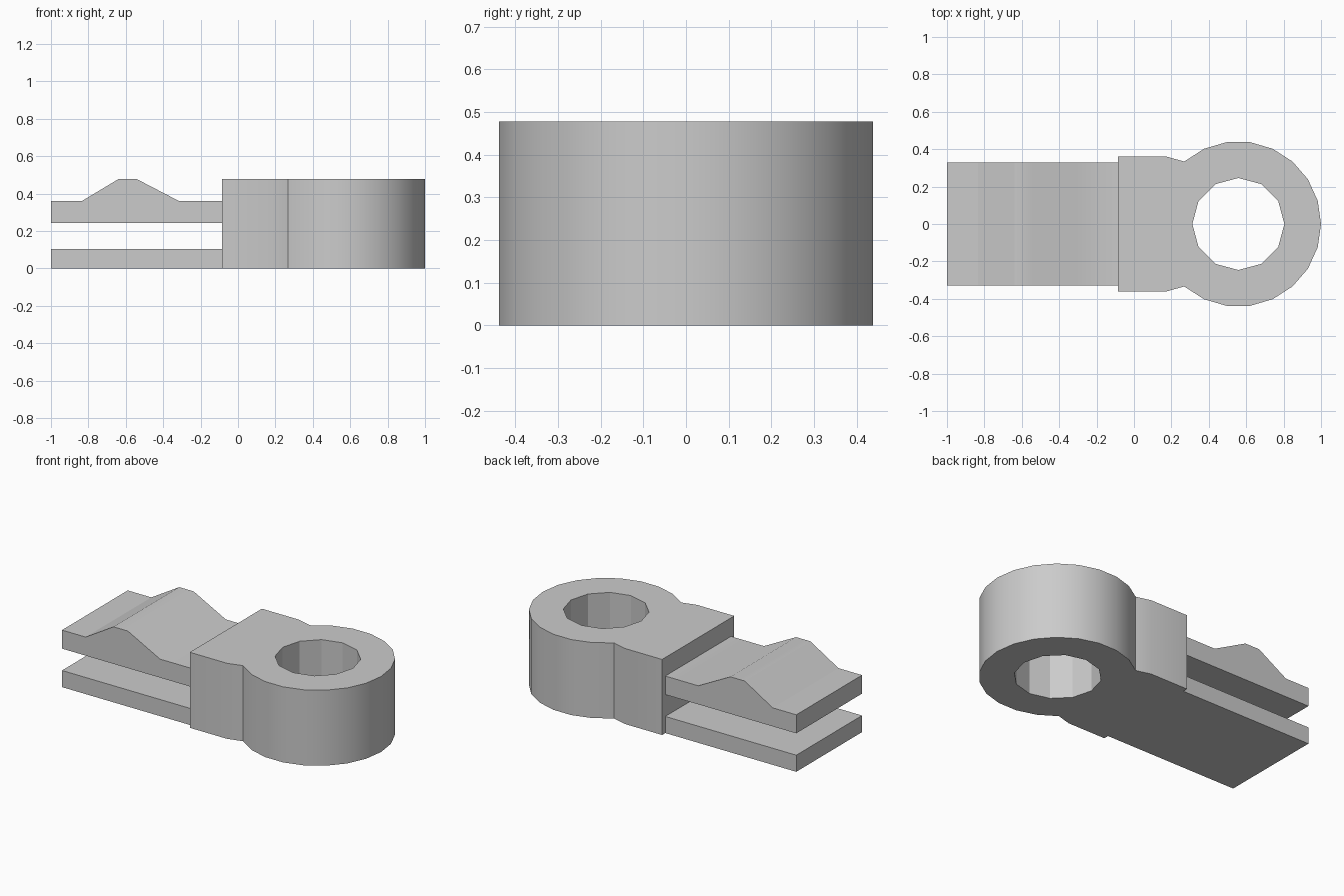
import bpy
import bmesh
from math import cos, sin, radians, tau
from mathutils import Vector

cube = bpy.data.objects.get("Cube")
if cube:
    bpy.data.objects.remove(cube, do_unlink=True)

GREY = (0.6, 0.6, 0.6, 1)
grey = bpy.data.materials.new("plain grey")
grey.use_nodes = True
grey.diffuse_color = GREY
grey.node_tree.nodes["Principled BSDF"].inputs["Base Color"].default_value = GREY


def prism(name, loops, depth, smooth_angle):
    """Fill the outline loops (later ones are holes) and extrude along depth."""
    bm = bmesh.new()
    edges = []
    for loop in loops:
        verts = [bm.verts.new(p) for p in loop]
        edges += [bm.edges.new((a, b)) for a, b in zip(verts, verts[1:] + verts[:1])]
    bmesh.ops.triangle_fill(bm, use_beauty=True, edges=edges)
    grown = bmesh.ops.extrude_face_region(bm, geom=bm.faces[:], use_keep_orig=True)
    bmesh.ops.translate(bm, vec=depth,
                        verts=[v for v in grown["geom"] if isinstance(v, bmesh.types.BMVert)])
    bmesh.ops.recalc_face_normals(bm, faces=bm.faces[:])
    mesh = bpy.data.meshes.new(name)
    bm.to_mesh(mesh)
    bm.free()
    mesh.materials.append(grey)
    obj = bpy.data.objects.new(name, mesh)
    bpy.context.collection.objects.link(obj)
    bpy.ops.object.select_all(action="DESELECT")
    obj.select_set(True)
    bpy.context.view_layer.objects.active = obj
    bpy.ops.object.shade_smooth_by_angle(angle=radians(smooth_angle))
    return obj


def arc(radius, sides, steps):
    return [Vector((EYE_X + radius * cos(tau * i / sides),
                    radius * sin(tau * i / sides), 0)) for i in steps]


# Eye block: a round eye running into a square shoulder, with a through hole
EYE_X, SHOULDER_X, HEIGHT = 0.558, -0.085, 0.477
shoulder = [(0.175, 0.36, 0), (SHOULDER_X, 0.36, 0),
            (SHOULDER_X, -0.36, 0), (0.175, -0.36, 0)]
outline = arc(0.442, 22, range(-8, 9)) + shoulder
hole = arc(0.246, 12, range(12))
prism("eye_block", [outline, hole], (0, 0, HEIGHT), 29)

# Two tongues of the fork; the upper one carries a ridge
HALF = 0.328
lower = [(-1, 0), (SHOULDER_X, 0), (SHOULDER_X, 0.105), (-1, 0.105)]
upper = [(-1, 0.243), (SHOULDER_X, 0.243), (SHOULDER_X, 0.36), (-0.315, 0.36),
         (-0.54, HEIGHT), (-0.64, HEIGHT), (-0.835, 0.36), (-1, 0.36)]
for name, profile in (("lower_tongue", lower), ("upper_tongue", upper)):
    prism(name, [[(x, -HALF, z) for x, z in profile]], (0, 2 * HALF, 0), 29)
